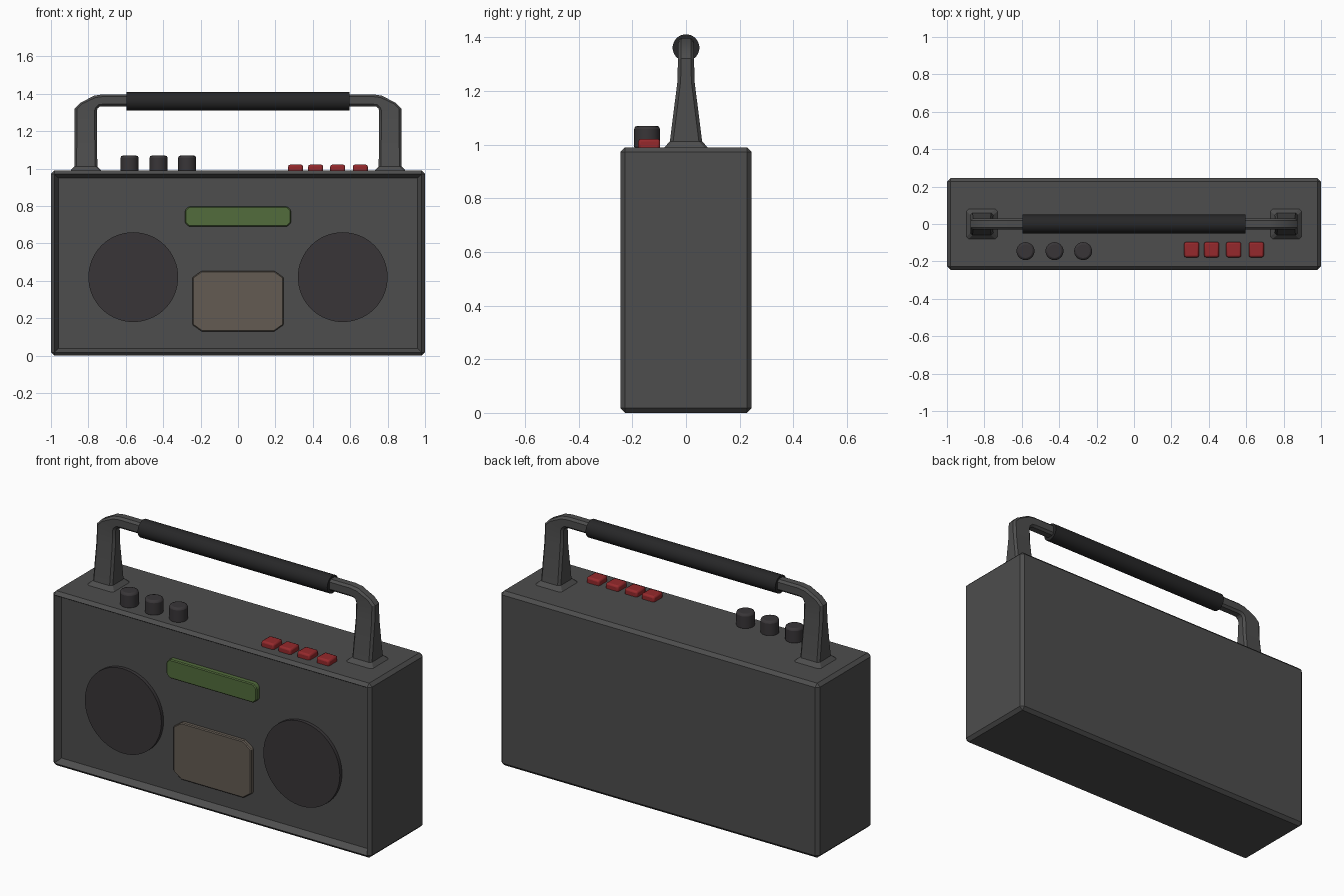
import bpy, bmesh, math
from mathutils import Matrix, Vector

if "Cube" in bpy.data.objects:
    bpy.data.objects.remove(bpy.data.objects["Cube"])


def paint(name, rgb):
    m = bpy.data.materials.new(name)
    m.diffuse_color = (*rgb, 1)
    m.use_nodes = True
    m.node_tree.nodes["Principled BSDF"].inputs["Base Color"].default_value = m.diffuse_color
    return m


CASE = paint("case_grey", (0.075, 0.075, 0.075))
GRIP = paint("grip_black", (0.02, 0.02, 0.021))
DARK = paint("speaker_dark", (0.04, 0.036, 0.039))
GREEN = paint("display_green", (0.085, 0.15, 0.045))
TAN = paint("door_tan", (0.125, 0.105, 0.085))
RED = paint("button_red", (0.3, 0.022, 0.025))


def finish(bm, name, mat, bevel=0, segments=1, smooth=False):
    bmesh.ops.recalc_face_normals(bm, faces=bm.faces)
    me = bpy.data.meshes.new(name)
    bm.to_mesh(me)
    bm.free()
    ob = bpy.data.objects.new(name, me)
    bpy.context.collection.objects.link(ob)
    me.materials.append(mat)
    if bevel:
        mod = ob.modifiers.new("edge", 'BEVEL')
        mod.width, mod.segments = bevel, segments
        mod.limit_method, mod.angle_limit = 'ANGLE', math.radians(40)
    if smooth:
        bpy.ops.object.select_all(action='DESELECT')
        ob.select_set(True)
        bpy.context.view_layer.objects.active = ob
        bpy.ops.object.shade_smooth_by_angle(angle=math.radians(30))
    return ob


def box(bm, lo, hi):
    lo, hi = Vector(lo), Vector(hi)
    mat = Matrix.Translation((lo + hi) / 2) @ Matrix.Diagonal((*(hi - lo), 1))
    bmesh.ops.create_cube(bm, size=1, matrix=mat)


def cylinder(name, mat, centre, r, depth, axis, sides, bevel=0, segments=1):
    rot = {'X': Matrix.Rotation(math.pi / 2, 4, 'Y'),
           'Y': Matrix.Rotation(math.pi / 2, 4, 'X'), 'Z': Matrix()}[axis]
    bm = bmesh.new()
    bmesh.ops.create_cone(bm, cap_ends=True, segments=sides, radius1=r, radius2=r,
                          depth=depth, matrix=Matrix.Translation(centre) @ rot)
    return finish(bm, name, mat, bevel, segments, True)


def clipped_panel(name, mat, x, z0, z1, cx, cz, y0, y1):
    """Rectangle with clipped corners, extruded along y."""
    pts = [(-x + cx, z0), (x - cx, z0), (x, z0 + cz), (x, z1 - cz),
           (x - cx, z1), (-x + cx, z1), (-x, z1 - cz), (-x, z0 + cz)]
    bm = bmesh.new()
    face = bm.faces.new([bm.verts.new((px, y0, pz)) for px, pz in pts])
    out = bmesh.ops.extrude_face_region(bm, geom=[face])["geom"]
    for v in out:
        if isinstance(v, bmesh.types.BMVert):
            v.co.y = y1
    return finish(bm, name, mat, 0.005)


# Case: chamfered box with a sloped recess in the front
bm = bmesh.new()
box(bm, (-1, -0.245, 0), (1, 0.245, 0.99))
bmesh.ops.bevel(bm, geom=bm.edges[:], offset=0.018, segments=1, affect='EDGES')
bmesh.ops.recalc_face_normals(bm, faces=bm.faces)
front = min(bm.faces, key=lambda f: f.calc_center_median().y)
bmesh.ops.inset_region(bm, faces=[front], thickness=0.03, depth=-0.035)
finish(bm, "case", CASE)

# Front fittings
for side, s in (("left", -1), ("right", 1)):
    cylinder(side + "_speaker", DARK, (0.56 * s, -0.215, 0.42), 0.24, 0.03, 'Y', 64)
clipped_panel("display", GREEN, 0.283, 0.69, 0.797, 0.02, 0.02, -0.24, -0.2)
clipped_panel("cassette_door", TAN, 0.244, 0.13, 0.453, 0.05, 0.035, -0.233, -0.2)

# Knobs
for i, x in enumerate((-0.58, -0.425, -0.272)):
    cylinder(f"knob_{i + 1}", DARK, (x, -0.145, 1.025), 0.048, 0.09, 'Z', 32, 0.012, 2)

# Buttons
for i, x in enumerate((0.308, 0.415, 0.533, 0.654)):
    bm = bmesh.new()
    box(bm, (x - 0.04, -0.178, 0.98), (x + 0.04, -0.096, 1.021))
    finish(bm, f"button_{i + 1}", RED, 0.01, 2, True)

# Handle arms: loft of (inner x, inner z, outer x, outer z, half depth)
SECTIONS = [(0.725, 0.985, 0.90, 0.985, 0.085), (0.752, 1.012, 0.875, 1.012, 0.06),
            (0.755, 1.235, 0.873, 1.235, 0.032), (0.755, 1.31, 0.873, 1.32, 0.03),
            (0.75, 1.323, 0.845, 1.35, 0.03), (0.74, 1.331, 0.77, 1.39, 0.03),
            (0.72, 1.333, 0.725, 1.397, 0.03), (0.58, 1.333, 0.58, 1.397, 0.03)]
for side, s in (("left", -1), ("right", 1)):
    bm = bmesh.new()
    rings = []
    for ix, iz, ox, oz, hy in SECTIONS:
        a, b = Vector((ix * s, 0, iz)), Vector((ox * s, 0, oz))
        c, k = 0.012, 0.012 / (b - a).length
        ring = [(k, -hy), (1 - k, -hy), (1, -hy + c), (1, hy - c),
                (1 - k, hy), (k, hy), (0, hy - c), (0, -hy + c)]
        rings.append([bm.verts.new(a.lerp(b, t) + Vector((0, y, 0))) for t, y in ring])
    for r0, r1 in zip(rings, rings[1:]):
        for i in range(8):
            j = (i + 1) % 8
            bm.faces.new((r0[i], r0[j], r1[j], r1[i]))
    bm.faces.new(rings[0])
    bm.faces.new(rings[-1])
    finish(bm, side + "_handle_arm", CASE, smooth=True)

# Grip
cylinder("grip", GRIP, (0, 0, 1.361), 0.05, 1.19, 'X', 32)
